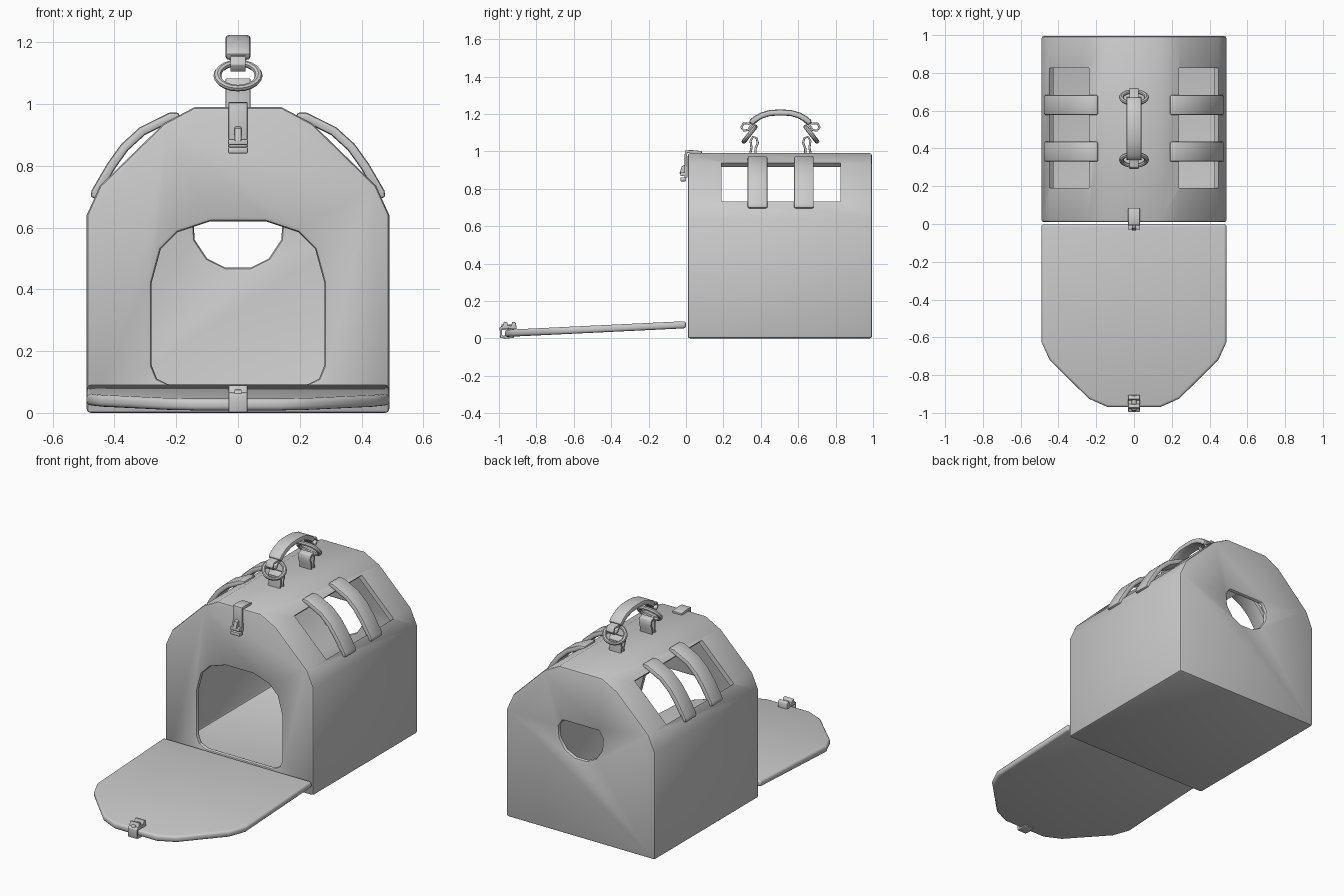
import bpy, bmesh, math
from mathutils import Vector

if "Cube" in bpy.data.objects:
    bpy.data.objects.remove(bpy.data.objects["Cube"])

MID = 0.505  # y of the carrier's middle


def finish(ob, bevel=0.0, seg=2, angle=50):
    bpy.ops.object.select_all(action='DESELECT')
    bpy.context.view_layer.objects.active = ob
    ob.select_set(True)
    if bevel:
        m = ob.modifiers.new("bevel", 'BEVEL')
        m.width, m.segments = bevel, seg
        m.limit_method, m.angle_limit = 'ANGLE', math.radians(angle)
        bpy.ops.object.modifier_apply(modifier=m.name)
    bpy.ops.object.shade_smooth_by_angle(angle=math.radians(35))
    return ob


def prism(name, pts, axis, a, b):
    """Extrude a 2D outline along an axis from a to b."""
    def co(p, t):
        return {'x': (t, p[0], p[1]), 'y': (p[0], t, p[1]), 'z': (p[0], p[1], t)}[axis]
    bm = bmesh.new()
    lo = [bm.verts.new(co(p, a)) for p in pts]
    hi = [bm.verts.new(co(p, b)) for p in pts]
    bm.faces.new(lo)
    bm.faces.new(hi)
    n = len(pts)
    for i in range(n):
        j = (i + 1) % n
        bm.faces.new((lo[i], lo[j], hi[j], hi[i]))
    bmesh.ops.recalc_face_normals(bm, faces=bm.faces)
    me = bpy.data.meshes.new(name)
    bm.to_mesh(me)
    bm.free()
    ob = bpy.data.objects.new(name, me)
    bpy.context.collection.objects.link(ob)
    return ob


def strip(name, path, thick, axis, a, b, bevel=0.006):
    """A strap of given thickness that follows a 2D path."""
    ps = [Vector(p) for p in path]
    left, right = [], []
    for i, p in enumerate(ps):
        d0 = (p - ps[max(i - 1, 0)])
        d1 = (ps[min(i + 1, len(ps) - 1)] - p)
        d = (d0.normalized() if d0.length else Vector((0, 0))) + (d1.normalized() if d1.length else Vector((0, 0)))
        d.normalize()
        n = Vector((-d.y, d.x)) * thick / 2
        left.append(p + n)
        right.append(p - n)
    return finish(prism(name, left + right[::-1], axis, a, b), bevel)


def cut(ob, tool):
    tool.hide_render = True
    bpy.context.view_layer.objects.active = ob
    m = ob.modifiers.new("cut", 'BOOLEAN')
    m.operation, m.object, m.solver = 'DIFFERENCE', tool, 'EXACT'
    bpy.ops.object.modifier_apply(modifier=m.name)
    bpy.data.objects.remove(tool)


def sym(half):
    """Mirror a right-hand outline to a closed one."""
    return half + [(-x, z) for x, z in reversed(half)]


# body shell with doorway, rear vent and slanted side windows
body = prism("carrier_body", sym([(.49, 0), (.49, .64), (.447, .735), (.24, .937), (.14, .99)]), 'y', .01, .995)
cut(body, prism("cavity", sym([(.46, .03), (.46, .632), (.423, .717), (.224, .912), (.134, .96)]), 'y', .04, .965))
cut(body, prism("doorway", sym([(.22, .09), (.262, .11), (.28, .155), (.28, .42), (.25, .53),
                                (.195, .585), (.09, .62)]), 'y', -.1, .2))
cut(body, prism("rear_vent", sym([(.04, .47), (.10, .50), (.14, .56), (.145, .63), (.12, .67)]), 'y', .8, 1.1))
finish(body, .013)
for s in (-1, 1):
    c, u, n = Vector((.3435 * s, .836)), Vector((.71 * s, -.70)), Vector((.70 * s, .71))
    box = [c + u * i * .147 + n * j * .06 for i, j in ((-1, -1), (1, -1), (1, 1), (-1, 1))]
    cut(body, prism("window", [tuple(p) for p in box], 'y', .19, .825))
finish(body)

# two arched bands over each window
for s in (-1, 1):
    for y in (.383, .63):
        strip("window_band", [(s * x, z) for x, z in ((.19, .958), (.22, .957), (.31, .912), (.367, .86),
                                                     (.41, .80), (.46, .715), (.463, .695))],
              .03, 'y', y - .053, y + .053, .009)

# front flap lying open
flap = prism("door_flap", sym([(.49, 0), (.49, -.625), (.447, -.72), (.24, -.925), (.14, -.97)]), 'z', -.019, .019)
flap.location = (0, 0, .073)
flap.rotation_euler = (.048, 0, 0)
finish(flap, .014, 3)

# handle: straps, rings, end loops and grip
for s in (-1, 1):
    def m(pts):
        return [(MID + s * (MID - y), z) for y, z in pts]
    strip("handle_strap", m([(.343, .985), (.35, 1.02), (.345, 1.055), (.358, 1.078), (.378, 1.07),
                             (.384, 1.045), (.372, 1.015), (.372, .985)]), .012, 'x', -.04, .04, .003)
    strip("grip_loop", m([(.375, 1.165), (.335, 1.148), (.306, 1.148), (.296, 1.128), (.31, 1.11),
                          (.333, 1.115), (.35, 1.14), (.385, 1.168)]), .012, 'x', -.025, .025, .003)
    bpy.ops.mesh.primitive_torus_add(major_segments=20, minor_segments=8, major_radius=.063, minor_radius=.012,
                                     location=(0, MID + s * (MID - .34), 1.092))
    ring = bpy.context.object
    ring.name = "handle_ring"
    for v in ring.data.vertices:  # oval ring
        v.co.x *= 1.06
        v.co.y *= .82
    ring.rotation_euler = (-s * math.radians(52), 0, 0)
    finish(ring)
arc = [(.345, 1.15), (.37, 1.172), (.405, 1.192), (.45, 1.205), (MID, 1.208)]
strip("handle_grip", arc + [(2 * MID - y, z) for y, z in reversed(arc[:-1])], .032, 'x', -.041, .041, .012)

# latch on the front of the roof
strip("latch_strap", [(.085, .992), (.03, .998), (.0, .998), (.0, .86)], .018, 'x', -.031, .031, .004)
for z in (.85, .877):
    finish(prism("latch_bar", [(-.03, z - .01), (.0, z - .01), (.0, z + .01), (-.03, z + .01)],
                 'x', -.032, .032), .004)
finish(prism("latch_prong", [(-.036, .88), (-.005, .88), (-.005, .928), (-.022, .92)], 'x', -.011, .011), .003)

# matching clip on the flap tip
strip("clip_strap", [(-.92, .011), (-.96, .007), (-.988, .008), (-.99, .055), (-.965, .065), (-.92, .055)],
      .016, 'x', -.031, .031, .004)
for y in (-.967, -.922):
    finish(prism("clip_bar", [(y - .019, .05), (y + .017, .05), (y + .012, .085), (y - .006, .09)],
                 'x', -.031, .031), .004)
finish(prism("clip_tongue", [(-.995, .045), (-.92, .045), (-.92, .075), (-.985, .075)], 'x', -.012, .012), .003)
